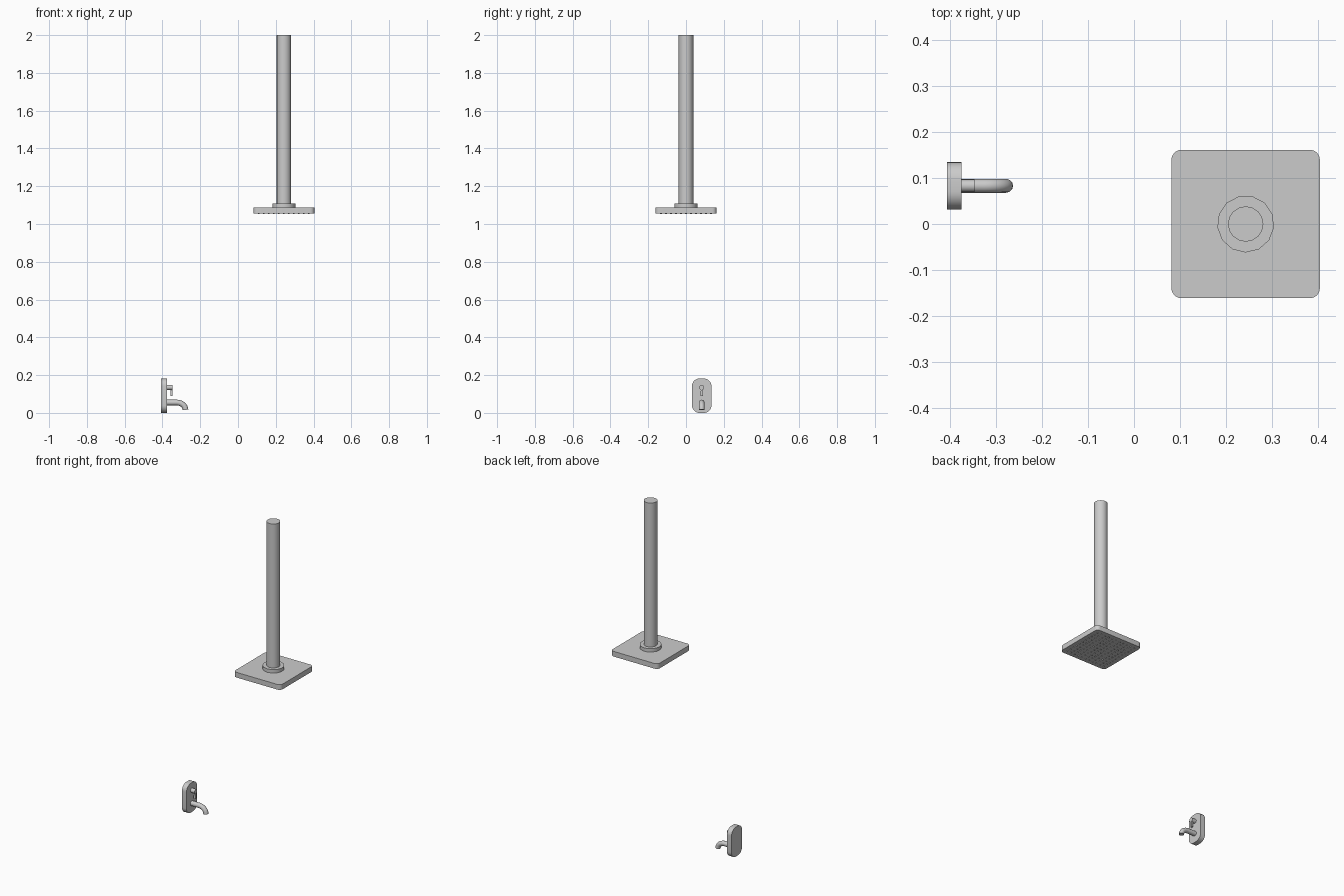
import bpy, bmesh, math
from mathutils import Matrix, Vector

if "Cube" in bpy.data.objects:
    bpy.data.objects.remove(bpy.data.objects["Cube"])

HX, HY = 0.243, 0.0      # shower head centre
TY = 0.083               # tap centre line


def finish(name, bm, angle=40):
    bmesh.ops.recalc_face_normals(bm, faces=bm.faces)
    me = bpy.data.meshes.new(name)
    bm.to_mesh(me)
    bm.free()
    ob = bpy.data.objects.new(name, me)
    bpy.context.collection.objects.link(ob)
    bpy.ops.object.select_all(action='DESELECT')
    ob.select_set(True)
    bpy.context.view_layer.objects.active = ob
    bpy.ops.object.shade_smooth_by_angle(angle=math.radians(angle))
    return ob


def rounded_slab(name, w, h, r, t, matrix, seg=6):
    """Rounded rectangle w x h in local xy, extruded by t along local z."""
    bm = bmesh.new()
    verts = []
    for k, (sx, sy) in enumerate([(1, 1), (-1, 1), (-1, -1), (1, -1)]):
        for i in range(seg + 1):
            a = math.pi / 2 * (k + i / seg)
            verts.append(bm.verts.new((sx * (w / 2 - r) + r * math.cos(a),
                                       sy * (h / 2 - r) + r * math.sin(a), 0)))
    face = bm.faces.new(verts)
    ext = bmesh.ops.extrude_face_region(bm, geom=[face])
    top = [g for g in ext['geom'] if isinstance(g, bmesh.types.BMVert)]
    bmesh.ops.translate(bm, verts=top, vec=(0, 0, t))
    bm.transform(matrix)
    return finish(name, bm)


def cylinder(name, a, b, r, sides):
    a, b = Vector(a), Vector(b)
    rot = (b - a).to_track_quat('Z', 'Y').to_matrix().to_4x4()
    bm = bmesh.new()
    bmesh.ops.create_cone(bm, cap_ends=True, segments=sides, radius1=r, radius2=r,
                          depth=(b - a).length,
                          matrix=Matrix.Translation((a + b) / 2) @ rot)
    return finish(name, bm)


# Shower head: square plate, collar and ceiling pipe
rounded_slab("shower_plate", 0.323, 0.323, 0.022, 0.032,
             Matrix.Translation((HX, HY, 1.055)))
cylinder("pipe_collar", (HX, HY, 1.086), (HX, HY, 1.108), 0.062, 13)
cylinder("ceiling_pipe", (HX, HY, 1.087), (HX, HY, 2.0), 0.0385, 16)

# Grid of small nozzles under the plate
bm = bmesh.new()
N, step = 11, 0.0265
for i in range(N):
    for j in range(N):
        pos = (HX + (i - (N - 1) / 2) * step, HY + (j - (N - 1) / 2) * step, 1.0545)
        bmesh.ops.create_cone(bm, cap_ends=True, segments=8, radius1=0.0035,
                              radius2=0.005, depth=0.005,
                              matrix=Matrix.Translation(pos))
finish("nozzles", bm)

# Wall plate: local xy -> world yz, extruded along +x
to_wall = Matrix(((0, 0, 1, -0.4065), (1, 0, 0, TY), (0, 1, 0, 0.091), (0, 0, 0, 1)))
rounded_slab("wall_plate", 0.103, 0.182, 0.04, 0.0315, to_wall, seg=8)

# Knob with a hanging lever that widens slightly downwards
cylinder("knob", (-0.378, TY, 0.135), (-0.347, TY, 0.135), 0.0135, 16)
bm = bmesh.new()
bmesh.ops.create_cube(bm, size=1, matrix=Matrix.Translation((-0.3525, TY, 0.109))
                      @ Matrix.Diagonal((0.011, 0.009, 0.038, 1)))
for v in bm.verts:
    if v.co.z < 0.1:
        v.co.y = TY + (v.co.y - TY) * 1.3
finish("lever", bm)

# Spout: round tube swept along a bent path
cu = bpy.data.curves.new("spout", 'CURVE')
cu.dimensions = '3D'
cu.bevel_depth = 0.015
cu.bevel_resolution = 4
cu.use_fill_caps = True
path = [(-0.378, 0.055), (-0.325, 0.055)]
for i in range(1, 9):
    a = math.pi / 2 * i / 8
    path.append((-0.325 + 0.047 * math.sin(a), 0.016 + 0.039 * math.cos(a)))
sp = cu.splines.new('POLY')
sp.points.add(len(path) - 1)
for p, (x, z) in zip(sp.points, path):
    p.co = (x, TY, z, 1)
tmp = bpy.data.objects.new("spout_path", cu)
bpy.context.collection.objects.link(tmp)
bm = bmesh.new()
bpy.context.view_layer.update()
bm.from_mesh(tmp.to_mesh())
bmesh.ops.remove_doubles(bm, verts=bm.verts, dist=1e-5)
tmp.to_mesh_clear()
bpy.data.objects.remove(tmp)
finish("spout", bm)
